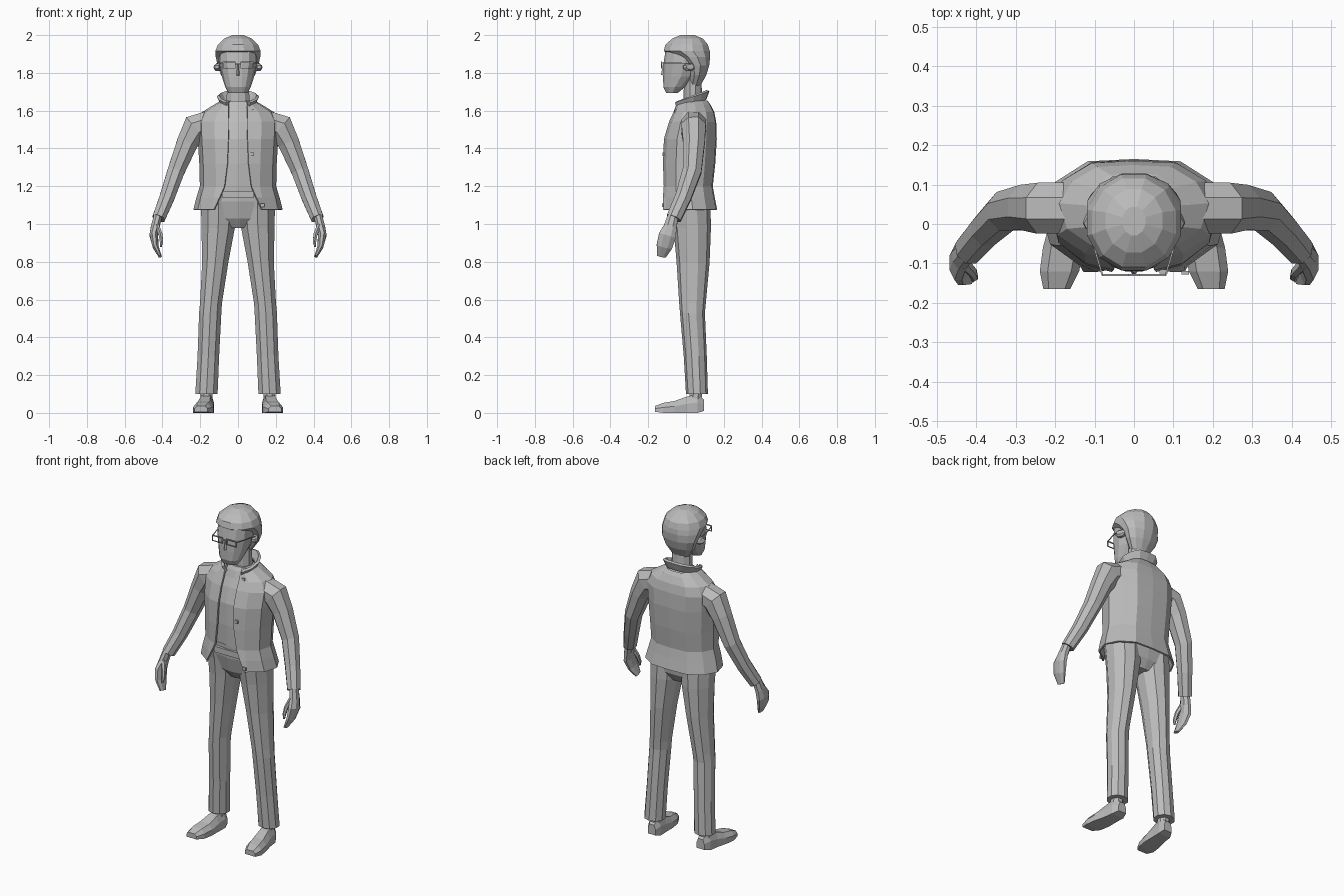
import bpy, bmesh, math
from mathutils import Vector

grey = bpy.data.materials.new("plain grey")
grey.diffuse_color = (0.5, 0.5, 0.5, 1)


def loft(name, rings, closed=True, caps=True, mirror=False, thick=0):
    """Skin a list of equal-length point rings."""
    bm = bmesh.new()
    rows = [[bm.verts.new(p) for p in r] for r in rings]
    n = len(rows[0])
    for a, b in zip(rows, rows[1:]):
        for i in range(n if closed else n - 1):
            j = (i + 1) % n
            bm.faces.new((a[i], a[j], b[j], b[i]))
    if closed and caps:
        bm.faces.new(rows[0])
        bm.faces.new(rows[-1])
    bmesh.ops.recalc_face_normals(bm, faces=bm.faces)
    me = bpy.data.meshes.new(name)
    bm.to_mesh(me)
    bm.free()
    me.materials.append(grey)
    ob = bpy.data.objects.new(name, me)
    bpy.context.collection.objects.link(ob)
    if thick:
        m = ob.modifiers.new("thickness", 'SOLIDIFY')
        m.thickness, m.offset = thick, 0
    if mirror:
        ob.modifiers.new("mirror", 'MIRROR')
    return ob


def body_ring(z, w, yf, yb, gap=0.01, tilt=0.0):
    """Body cross-section from one front edge round the back to the other."""
    d = yb - yf
    half = [(gap, yf), (max(gap + .01, .58 * w), yf + .06 * d), (.9 * w, yf + .25 * d),
            (w, yf + .55 * d), (.84 * w, yb - .2 * d), (.5 * w, yb - .02 * d)]
    pts = half + [(0, yb)] + [(-x, y) for x, y in reversed(half)]
    return [(x, y, z + tilt * y) for x, y in pts]


def oval(z, cx, rx, yf, yb, n=12):
    """Level oval ring."""
    cy, ry = (yf + yb) / 2, (yb - yf) / 2
    return [(cx + rx * math.cos(a), cy + ry * math.sin(a), z)
            for a in (2 * math.pi * (i + .5) / n for i in range(n))]


def tube(name, path, n=8, mirror=True):
    """Tube along (x, y, z, side radius, depth radius) stations."""
    pts = [Vector(p[:3]) for p in path]
    rings = []
    for i, p in enumerate(path):
        t = (pts[min(i + 1, len(pts) - 1)] - pts[max(i - 1, 0)]).normalized()
        ref = Vector((0, 1, 0)) if abs(t.y) < .9 else Vector((0, 0, 1))
        u = ref.cross(t).normalized()
        v = t.cross(u)
        ring = []
        for k in range(n):
            a = 2 * math.pi * (k + .5) / n
            ring.append(pts[i] + u * p[3] * math.cos(a) + v * p[4] * math.sin(a))
        rings.append(ring)
    return loft(name, rings, mirror=mirror)


def box(name, x0, x1, y0, y1, z0, z1, mirror=False):
    return loft(name, [[(x0, y0, z), (x1, y0, z), (x1, y1, z), (x0, y1, z)] for z in (z0, z1)],
                mirror=mirror)


# Jacket open at the front, with the shirt inside it: z, half width, front, back, opening
torso = [(1.075, .232, -.118, .16, .125), (1.14, .215, -.118, .147, .095),
         (1.2, .197, -.113, .137, .07), (1.32, .2, -.117, .15, .055),
         (1.45, .208, -.112, .158, .05), (1.54, .212, -.085, .155, .05),
         (1.59, .185, -.062, .145, .05), (1.63, .12, -.048, .125, .05),
         (1.65, .085, -.035, .11, .048)]
loft("jacket", [body_ring(*r) for r in torso], closed=False, thick=.01)
loft("shirt", [body_ring(z, w - .015, yf + .01, yb - .018) for z, w, yf, yb, g in torso[2:]])
loft("collar", [body_ring(1.625, .085, -.04, .1, .05, .35),
                body_ring(1.665, .106, -.055, .117, .06, .35)], closed=False, thick=.015)
for i, (x, y, z) in enumerate([(.075, -.057, 1.6), (.075, -.122, 1.37), (.13, -.125, 1.1)]):
    box(f"jacket_fastener_{i}", x - .01, x + .01, y - .003, y + .006, z - .009, z + .009)

# Sleeves, hands and thumbs
tube("sleeves", [(.15, .04, 1.535, .07, .07), (.225, .04, 1.51, .08, .07),
                 (.268, .042, 1.43, .061, .062), (.328, .032, 1.28, .049, .054),
                 (.376, -.015, 1.14, .043, .046), (.42, -.065, 1.03, .037, .042)])
tube("hands", [(.423, -.068, 1.045, .024, .03), (.438, -.083, .985, .025, .037),
               (.446, -.098, .94, .024, .05), (.436, -.115, .88, .017, .045),
               (.412, -.13, .828, .009, .025)])
tube("thumbs", [(.43, -.1, .995, .014, .016), (.41, -.122, .945, .012, .014),
                (.405, -.135, .905, .01, .011), (.408, -.142, .88, .005, .006)], n=6)

# Trousers: z, centre x, half width, front, back
legs = [(1.15, .105, .09, -.095, .12), (1.08, .102, .098, -.08, .13),
        (.98, .105, .093, -.066, .132), (.8, .12, .073, -.05, .125),
        (.58, .143, .061, -.036, .105), (.53, .147, .062, -.032, .1),
        (.3, .157, .06, -.012, .11), (.1, .167, .062, 0, .116)]
loft("trouser_legs", [oval(*r, n=10) for r in legs], mirror=True)
loft("trouser_seat", [body_ring(.98, .05, -.035, .09), body_ring(1.03, .13, -.07, .12),
                      body_ring(1.12, .185, -.093, .13), body_ring(1.21, .175, -.098, .115)])
box("belt", -.085, .085, -.107, -.06, 1.14, 1.175)

# Shoes: y, centre x, half width, bottom, top
shoes = [(.095, .163, .026, .01, .07), (.06, .167, .04, 0, .1), (0, .172, .043, 0, .085),
         (-.06, .18, .051, 0, .063), (-.12, .189, .05, 0, .053), (-.165, .196, .034, .006, .036)]
loft("shoes", [[(c - w, y, b), (c + w, y, b), (c + w, y, b + .55 * (t - b)),
                (c + .6 * w, y, t), (c - .6 * w, y, t), (c - w, y, b + .55 * (t - b))]
               for y, c, w, b, t in shoes], mirror=True)
loft("ankles", [oval(.06, .167, .035, .015, .085, 8), oval(.16, .167, .035, .02, .09, 8)],
     mirror=True)

# Neck, face and hair
loft("neck", [oval(1.6, 0, .065, -.015, .09, 10), oval(1.78, 0, .06, -.01, .08, 10)])
face = [(1.693, .05, -.105, -.045), (1.725, .068, -.12, -.005), (1.78, .085, -.121, .05),
        (1.85, .1, -.119, .08), (1.93, .1, -.107, .09)]
loft("face", [body_ring(*r, gap=.02) for r in face])
hair = [(1.73, .055, .01, .077), (1.79, .094, .005, .11), (1.84, .112, -.005, .125),
        (1.885, .122, -.06, .131), (1.915, .124, -.122, .13), (1.95, .11, -.113, .12),
        (1.982, .075, -.075, .092), (2.0, .03, -.03, .045)]
loft("hair", [oval(z, 0, w, f, b) for z, w, f, b in hair])
tube("ears", [(.095, .012, 1.83, .02, .03), (.112, .016, 1.83, .022, .032),
              (.12, .02, 1.832, .014, .022)])
loft("nose", [[(-.014, -.115, 1.785), (.014, -.115, 1.785), (0, -.132, 1.79)],
              [(-.007, -.115, 1.845), (.007, -.115, 1.845), (0, -.123, 1.845)]])

# Glasses: four bars per lens, bridge and temples
for n, x0, x1, z0, z1 in [("top", .015, .08, 1.853, 1.859), ("bottom", .015, .08, 1.823, 1.827),
                          ("inner", .013, .017, 1.823, 1.859), ("outer", .077, .081, 1.823, 1.859)]:
    box(f"glasses_{n}_rims", x0, x1, -.132, -.127, z0, z1, mirror=True)
box("glasses_bridge", -.014, .014, -.132, -.127, 1.845, 1.849)
tube("glasses_temples", [(.08, -.13, 1.853, .003, .003), (.104, -.05, 1.853, .003, .003),
                         (.113, .01, 1.85, .003, .003)], n=4)
